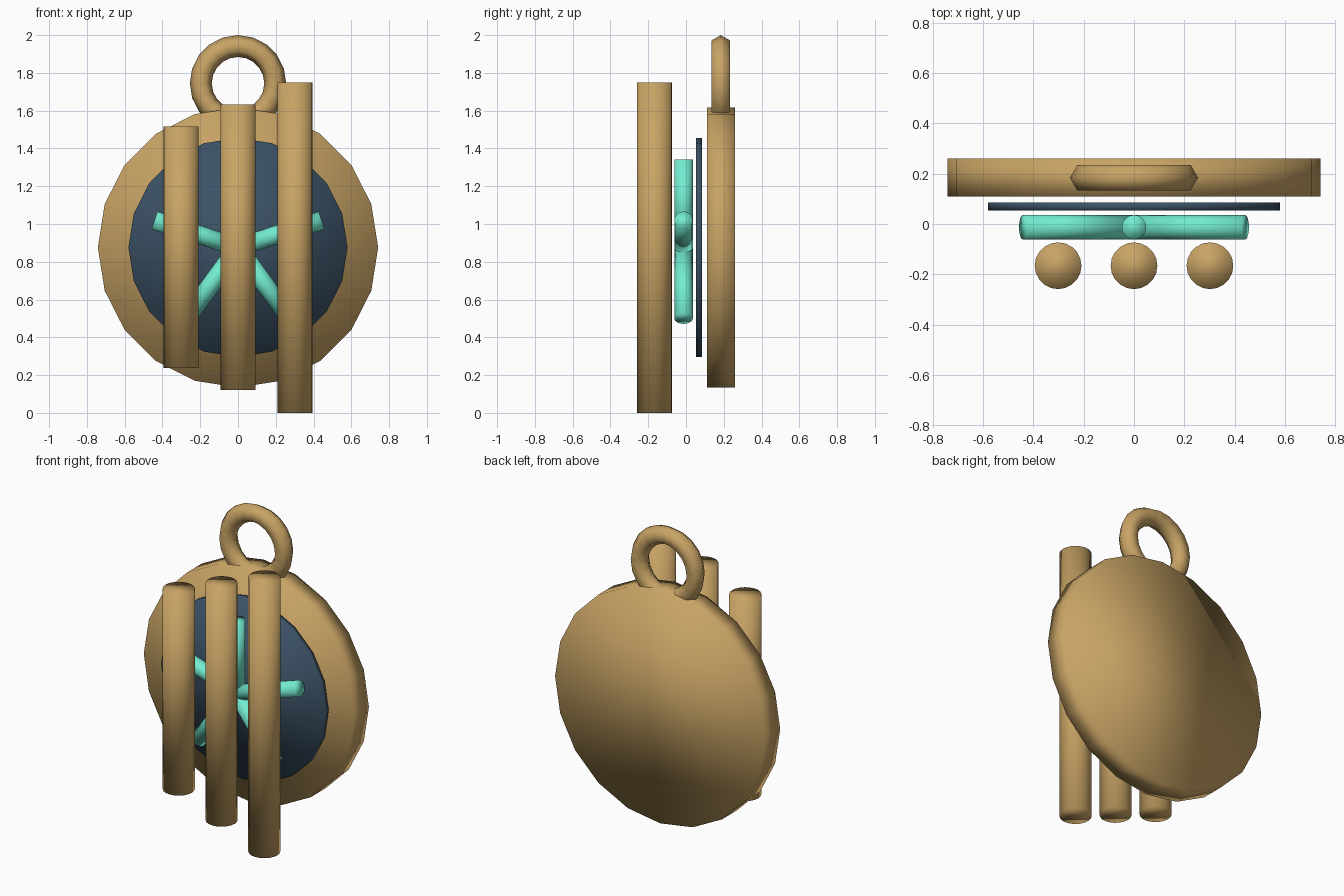
import bpy, math
from mathutils import Vector

if "Cube" in bpy.data.objects:
    bpy.data.objects.remove(bpy.data.objects["Cube"])


def material(name, rgb):
    m = bpy.data.materials.new(name)
    m.diffuse_color = (*rgb, 1)
    m.use_nodes = True
    m.node_tree.nodes["Principled BSDF"].inputs["Base Color"].default_value = m.diffuse_color
    return m


BRONZE = material("bronze", (0.58, 0.37, 0.13))
NAVY = material("navy", (0.045, 0.085, 0.135))
MINT = material("mint", (0.17, 0.84, 0.63))


def finish(name, mat):
    ob = bpy.context.object
    ob.name = name
    ob.data.materials.append(mat)
    bpy.ops.object.shade_smooth()
    return ob


def rod(name, a, b, radius, sides, mat):
    """Cylinder running from point a to point b."""
    a, b = Vector(a), Vector(b)
    d = b - a
    bpy.ops.mesh.primitive_cylinder_add(
        vertices=sides, radius=radius, depth=d.length, location=(a + b) / 2,
        rotation=d.to_track_quat('Z', 'Y').to_euler())
    return finish(name, mat)


CZ = 0.876  # height of the medallion centre

# Medallion body and dark face plate
rod("medallion_disc", (0, 0.11, CZ), (0, 0.26, CZ), 0.742, 20, BRONZE)
rod("face_plate", (0, 0.053, CZ), (0, 0.086, CZ), 0.58, 20, NAVY)

# Hanging ring with a six-sided section
bpy.ops.mesh.primitive_torus_add(
    major_segments=20, minor_segments=6, major_radius=0.197, minor_radius=0.058,
    location=(0, 0.184, 1.745), rotation=(math.pi / 2, 0, 0))
finish("hanging_ring", BRONZE)

# Five star arms radiating from the centre
for i in range(5):
    t = math.radians(90 + 72 * i)
    rod(f"star_arm_{i + 1}", (0, -0.013, CZ),
        (0.465 * math.cos(t), -0.013, CZ + 0.465 * math.sin(t)), 0.049, 16, MINT)

# Three upright bars in front, growing longer to the right
for i, (x, z0, z1) in enumerate([(-0.302, 0.237, 1.515),
                                 (0, 0.12, 1.632),
                                 (0.302, 0, 1.75)]):
    rod(f"front_bar_{i + 1}", (x, -0.166, z0), (x, -0.166, z1), 0.093, 20, BRONZE)
